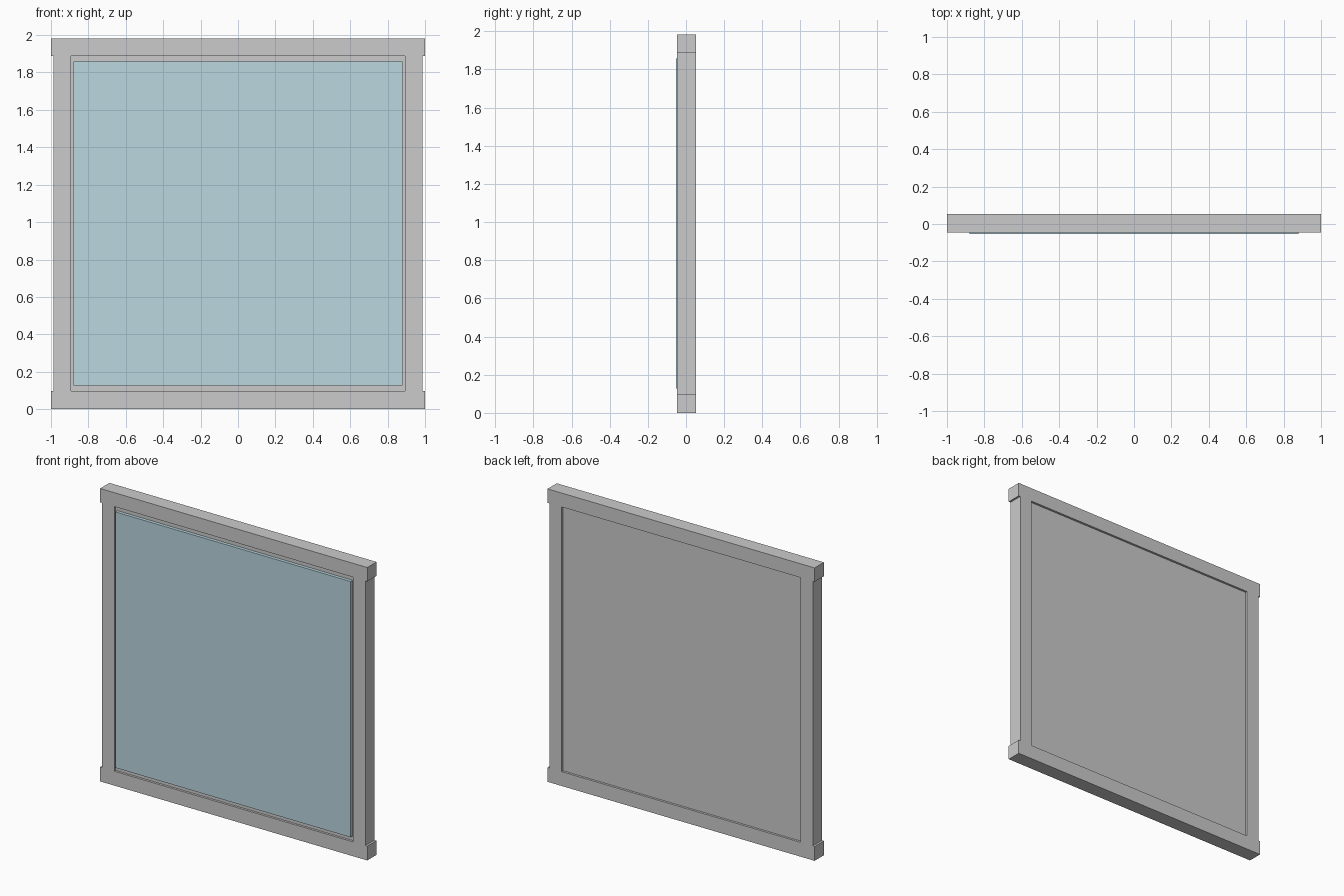
import bpy

if "Cube" in bpy.data.objects:
    bpy.data.objects.remove(bpy.data.objects["Cube"])


def box(name, x, y, z, mat=None):
    """Axis-aligned box from (min, max) ranges."""
    bpy.ops.mesh.primitive_cube_add(size=1)
    ob = bpy.context.object
    ob.name = name
    ob.location = [(r[0] + r[1]) / 2 for r in (x, y, z)]
    ob.scale = [r[1] - r[0] for r in (x, y, z)]
    bpy.ops.object.transform_apply(location=True, rotation=False, scale=True)
    if mat:
        ob.data.materials.append(mat)
    return ob


glass = bpy.data.materials.new("pale_blue_glass")
glass.diffuse_color = (0.49, 0.68, 0.74, 1)
glass.use_nodes = True
glass.node_tree.nodes["Principled BSDF"].inputs["Base Color"].default_value = glass.diffuse_color

FRAME_Y = (-0.046, 0.053)
LOW, HIGH, TOP = 0.097, 1.888, 1.982

# Top and bottom rails, slightly wider than the stiles
box("bottom_rail", (-1, 1), FRAME_Y, (0, LOW))
box("top_rail", (-1, 1), FRAME_Y, (HIGH, TOP))

# Side stiles
for side, x in (("left", (-0.986, -0.894)), ("right", (0.894, 0.986))):
    box(side + "_stile", x, FRAME_Y, (LOW, HIGH))

# Backing panel recessed in the frame
box("backing_panel", (-0.894, 0.894), (-0.031, 0.038), (LOW, HIGH))

# Pane standing just proud of the frame front
box("glass_pane", (-0.88, 0.88), (-0.053, -0.031), (0.127, 1.858), glass)
